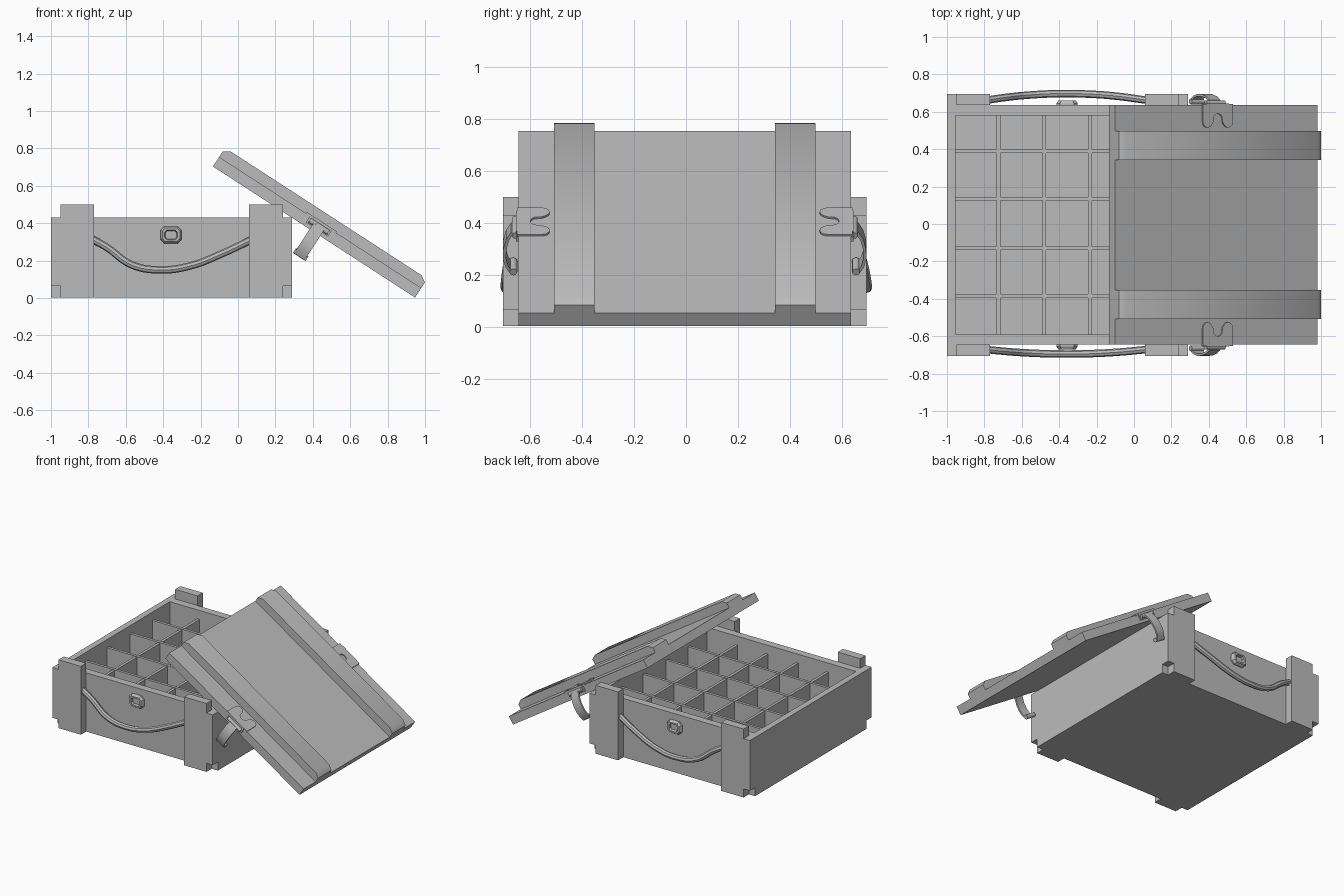
import bpy, bmesh, math
from mathutils import Vector

if "Cube" in bpy.data.objects:
    bpy.data.objects.remove(bpy.data.objects["Cube"], do_unlink=True)

grey = bpy.data.materials.new("plain_grey")
grey.use_nodes = True
grey.diffuse_color = (0.5, 0.5, 0.5, 1)
grey.node_tree.nodes["Principled BSDF"].inputs["Base Color"].default_value = (0.5, 0.5, 0.5, 1)

YC = -0.005           # middle plane of the crate
WALL = 0.64           # outer wall distance from the middle plane
RIM = 0.43
ANGLE = math.radians(32.96)
U = Vector((math.cos(ANGLE), 0, -math.sin(ANGLE)))   # along the lid
N = Vector((math.sin(ANGLE), 0, math.cos(ANGLE)))    # out of the lid
ORIGIN = Vector((-0.134, YC, 0.703))
LID_LEN, LID_THICK = 1.288, 0.061


def lid(u, y, n):
    return ORIGIN + U * u + N * n + Vector((0, y, 0))


def finish(name, bm, smooth=False):
    bmesh.ops.recalc_face_normals(bm, faces=bm.faces)
    mesh = bpy.data.meshes.new(name)
    bm.to_mesh(mesh)
    bm.free()
    mesh.materials.append(grey)
    ob = bpy.data.objects.new(name, mesh)
    bpy.context.collection.objects.link(ob)
    if smooth:
        bpy.ops.object.select_all(action='DESELECT')
        ob.select_set(True)
        bpy.context.view_layer.objects.active = ob
        bpy.ops.object.shade_smooth_by_angle(angle=math.radians(42))
    return ob


def loft(name, rings, smooth=False):
    """Skin between rings of points and cap both ends."""
    bm = bmesh.new()
    loops = [[bm.verts.new(p) for p in r] for r in rings]
    count = len(loops[0])
    for a, b in zip(loops, loops[1:]):
        for i in range(count):
            j = (i + 1) % count
            bm.faces.new((a[i], a[j], b[j], b[i]))
    bm.faces.new(loops[0])
    bm.faces.new(loops[-1])
    return finish(name, bm, smooth)


def box(name, x, y, z):
    y = [YC + v for v in y]
    return loft(name, [[(x[0], y[0], h), (x[1], y[0], h), (x[1], y[1], h), (x[0], y[1], h)] for h in z])


# Crate shell
box("floor", (-0.98, 0.27), (-0.62, 0.62), (0.003, 0.08))
box("left_end_wall", (0.245, 0.29), (-WALL, WALL), (0.003, RIM))
box("right_end_wall", (-1, -0.955), (-WALL, WALL), (0.003, RIM))
for label, s in (("front", -1), ("back", 1)):
    box(label + "_wall", (-0.955, 0.245), sorted((s * 0.585, s * WALL)), (0.003, RIM))

# Compartment dividers
for x in (-0.725, -0.48, -0.235, 0.007):
    box("cross_divider", (x - 0.01, x + 0.01), (-0.585, 0.585), (0.07, 0.365))
for y in (-0.38, -0.125, 0.14, 0.395):
    box("long_divider", (-0.96, 0.25), (y - 0.01, y + 0.01), (0.07, 0.37))

# Corner posts: profile with a step at the top and a notch at the bottom
POST = [(0.05, 0.003), (0.23, 0.003), (0.23, 0.5), (0.05, 0.5),
        (0.05, RIM), (0, RIM), (0, 0.065), (0.05, 0.065)]
for s in (-1, 1):
    for edge, d in ((-1, 1), (0.29, -1)):
        loft("corner_post", [[(edge + d * a, YC + s * y, z) for a, z in POST] for y in (WALL, 0.7)])


# Rope handles
def rope(name, s, bulge):
    curve = bpy.data.curves.new(name, 'CURVE')
    curve.dimensions = '3D'
    curve.bevel_depth = 0.02
    curve.bevel_resolution = 2
    curve.resolution_u = 6
    path = [(-0.79, 0.32), (-0.7, 0.27), (-0.57, 0.178), (-0.42, 0.15),
            (-0.25, 0.173), (-0.09, 0.235), (0.08, 0.315)]
    spline = curve.splines.new('BEZIER')
    spline.bezier_points.add(len(path) - 1)
    for p, (x, z) in zip(spline.bezier_points, path):
        t = 1 - ((x + 0.36) / 0.44) ** 2
        p.co = (x, YC + s * (WALL + 0.025 + bulge * t), z)
        p.handle_left_type = p.handle_right_type = 'AUTO'
    tmp = bpy.data.objects.new(name + "_path", curve)
    bpy.context.collection.objects.link(tmp)
    bpy.context.view_layer.update()
    bm = bmesh.new()
    bm.from_mesh(tmp.to_mesh())
    tmp.to_mesh_clear()
    bpy.data.objects.remove(tmp)
    finish(name, bm, True)


rope("front_rope_handle", -1, 0.025)
rope("back_rope_handle", 1, 0.037)


# Catch plates on the side walls: nested eight-sided rings
def octagon(w, h, cut):
    quarter = [(w, h - cut), (w - cut, h)]
    half = quarter + [(-x, z) for x, z in reversed(quarter)]
    return half + [(-x, -z) for x, z in half]


for s in (-1, 1):
    rings = []
    for w, h, d in ((0.057, 0.045, -0.005), (0.057, 0.045, 0.01), (0.047, 0.036, 0.025),
                    (0.034, 0.026, 0.025), (0.03, 0.022, 0.006)):
        rings.append([(-0.358 + x, YC + s * (WALL + d), 0.337 + z) for x, z in octagon(w, h, h * 0.45)])
    loft("catch_plate", rings)

# Lid board and its two chamfered battens
loft("lid_board", [[lid(u, y, n) for u, n in ((0, 0), (LID_LEN, 0), (LID_LEN, LID_THICK), (0, LID_THICK))]
                   for y in (-WALL, WALL)])
BATTEN = [(0, LID_THICK - 0.01), (0, 0.097), (0.036, 0.119)]
profile = BATTEN + [(LID_LEN - u, n) for u, n in reversed(BATTEN)]
for s in (-1, 1):
    loft("lid_batten", [[lid(u, s * y, n) for u, n in profile] for y in (0.348, 0.503)], True)

# Latches: two-pronged plate, side flange, curved hasp and roller
MID = 0.65
for s in (-1, 1):
    half = [(0.095, WALL + 0.006), (0.095, 0.55)]
    half += [(0.065 + 0.03 * math.cos(a), 0.55 - 0.03 * math.sin(a))
             for a in (math.pi * k / 6 for k in range(1, 6))]
    half += [(0.03, 0.55)]
    half += [(0.03 * math.cos(a), 0.565 + 0.03 * math.sin(a)) for a in (math.pi / 6, math.pi / 3)]
    outline = half + [(0, 0.595)] + [(-u, y) for u, y in reversed(half)]
    loft("latch_plate", [[lid(MID + u, s * y, n) for u, y in outline]
                         for n in (LID_THICK - 0.005, LID_THICK + 0.008)])
    loft("latch_flange", [[lid(MID + u, s * (WALL + d), n)
                           for u, d in ((-0.07, -0.005), (0.07, -0.005), (0.07, 0.01), (-0.07, 0.01))]
                          for n in (0.02, LID_THICK + 0.008)])

    # hasp swept as a thin strip
    path = [Vector(p) for p in ((0, 0.035), (0.025, 0.035), (0.042, 0.005), (0.053, -0.04),
                                (0.054, -0.085), (0.045, -0.12), (0.026, -0.15))]
    rings = []
    for i, p in enumerate(path):
        t = (path[min(i + 1, len(path) - 1)] - path[max(i - 1, 0)]).normalized() * 0.006
        a, b = p + Vector((-t.y, t.x)), p - Vector((-t.y, t.x))
        rings.append([lid(MID + u, s * (WALL + q.x), q.y)
                      for u, q in ((-0.034, a), (0.034, a), (0.034, b), (-0.034, b))])
    loft("latch_hasp", rings, True)

    # rollers at the pivot and at the hasp end
    for d, n, r, w in ((0.02, -0.14, 0.015, 0.04), (0.012, 0.04, 0.014, 0.06)):
        loft("latch_roller", [[lid(MID + u, s * (WALL + d + r * math.cos(k * math.pi / 6)),
                                   n + r * math.sin(k * math.pi / 6)) for k in range(12)]
                              for u in (-w, w)], True)
